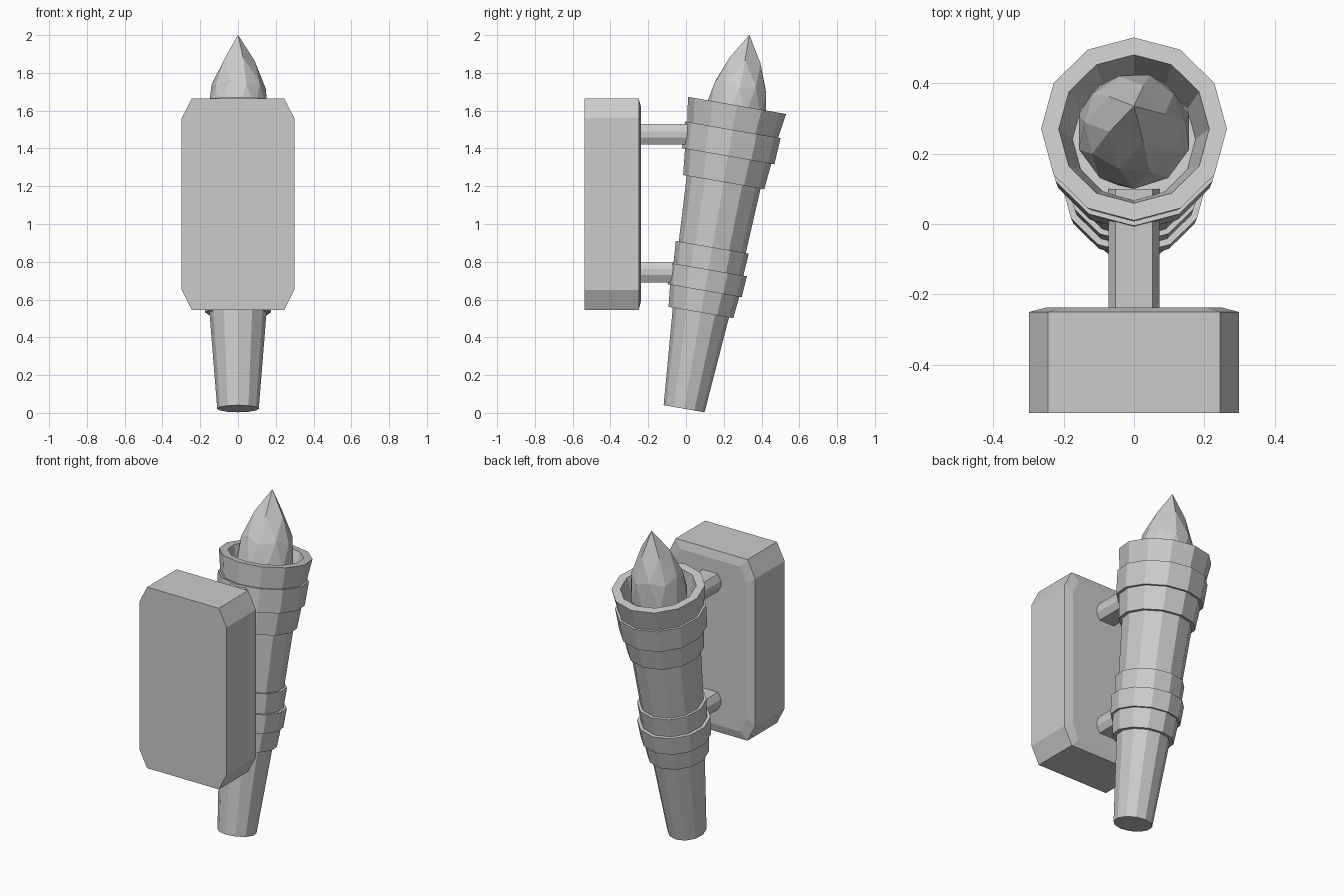
import bpy, bmesh, math
from mathutils import Matrix

if "Cube" in bpy.data.objects:
    bpy.data.objects.remove(bpy.data.objects["Cube"])

SIDES = 12
# torch space: z runs along the tilted torch axis
TILT = Matrix.Translation((0, -0.01, 0.022)) @ Matrix.Rotation(math.radians(-9.9), 4, 'X')


def finish(name, bm, matrix=None):
    if matrix:
        bm.transform(matrix)
    bmesh.ops.recalc_face_normals(bm, faces=bm.faces)
    mesh = bpy.data.meshes.new(name)
    bm.to_mesh(mesh)
    bm.free()
    obj = bpy.data.objects.new(name, mesh)
    bpy.context.collection.objects.link(obj)
    return obj


def lathe(name, profile):
    """Revolve (radius, height) points into stacked rings with capped ends."""
    bm = bmesh.new()
    rings = []
    for r, h in profile:
        rings.append([bm.verts.new((r * math.sin(a), r * math.cos(a), h))
                      for a in (2 * math.pi * i / SIDES for i in range(SIDES))])
    for a, b in zip(rings, rings[1:]):
        for i in range(SIDES):
            j = (i + 1) % SIDES
            bm.faces.new((a[i], a[j], b[j], b[i]))
    bm.faces.new(rings[0])
    bm.faces.new(rings[-1])
    return finish(name, bm, TILT)


def loft(name, sections):
    """Join (y, xz outline) sections along y, capping both ends."""
    bm = bmesh.new()
    loops = [[bm.verts.new((x, y, z)) for x, z in pts] for y, pts in sections]
    for a, b in zip(loops, loops[1:]):
        for i in range(len(a)):
            j = (i + 1) % len(a)
            bm.faces.new((a[i], a[j], b[j], b[i]))
    bm.faces.new(loops[0])
    bm.faces.new(loops[-1])
    return finish(name, bm)


def cut_rect(w, h, cx, cz, zc):
    """Rectangle outline (half sizes) with corners cut by cx, cz."""
    return [(w, zc - h + cz), (w, zc + h - cz), (w - cx, zc + h), (-w + cx, zc + h),
            (-w, zc + h - cz), (-w, zc - h + cz), (-w + cx, zc - h), (w - cx, zc - h)]


# tapered handle
lathe("handle", [(0.11, 0), (0.151, 0.517), (0.18, 0.87), (0.203, 1.3)])

# three-step grip band
lathe("lower_band", [(0.174, 0.517), (0.186, 0.634), (0.199, 0.634), (0.207, 0.748),
                     (0.188, 0.748), (0.196, 0.868)])

# stepped cup with a hollow top
lathe("cup", [(0.218, 1.218), (0.232, 1.357), (0.248, 1.357), (0.257, 1.499),
              (0.244, 1.499), (0.264, 1.63), (0.214, 1.63), (0.175, 1.46)])

# faceted flame drawn up to a point
bm = bmesh.new()
bmesh.ops.create_icosphere(bm, subdivisions=2, radius=1)
for v in bm.verts:
    z = v.co.z
    height = 0.3 * z + 0.125 * z ** 8 if z > 0 else 0.18 * z
    v.co = (v.co.x * 0.165, v.co.y * 0.165, 1.584 + height)
finish("flame", bm, TILT)

# wall block with cut corners and a shallow bevelled face
outer = cut_rect(0.298, 0.559, 0.053, 0.104, 1.105)
inner = cut_rect(0.248, 0.509, 0.044, 0.09, 1.105)
loft("wall_block", [(-0.537, outer), (-0.25, outer), (-0.237, inner)])

# two support rods
for name, z, end in (("upper_rod", 1.475, 0.1), ("lower_rod", 0.745, 0.02)):
    outline = cut_rect(0.073, 0.054, 0.021, 0.038, z)
    loft(name, [(-0.26, outline), (end, outline)])
